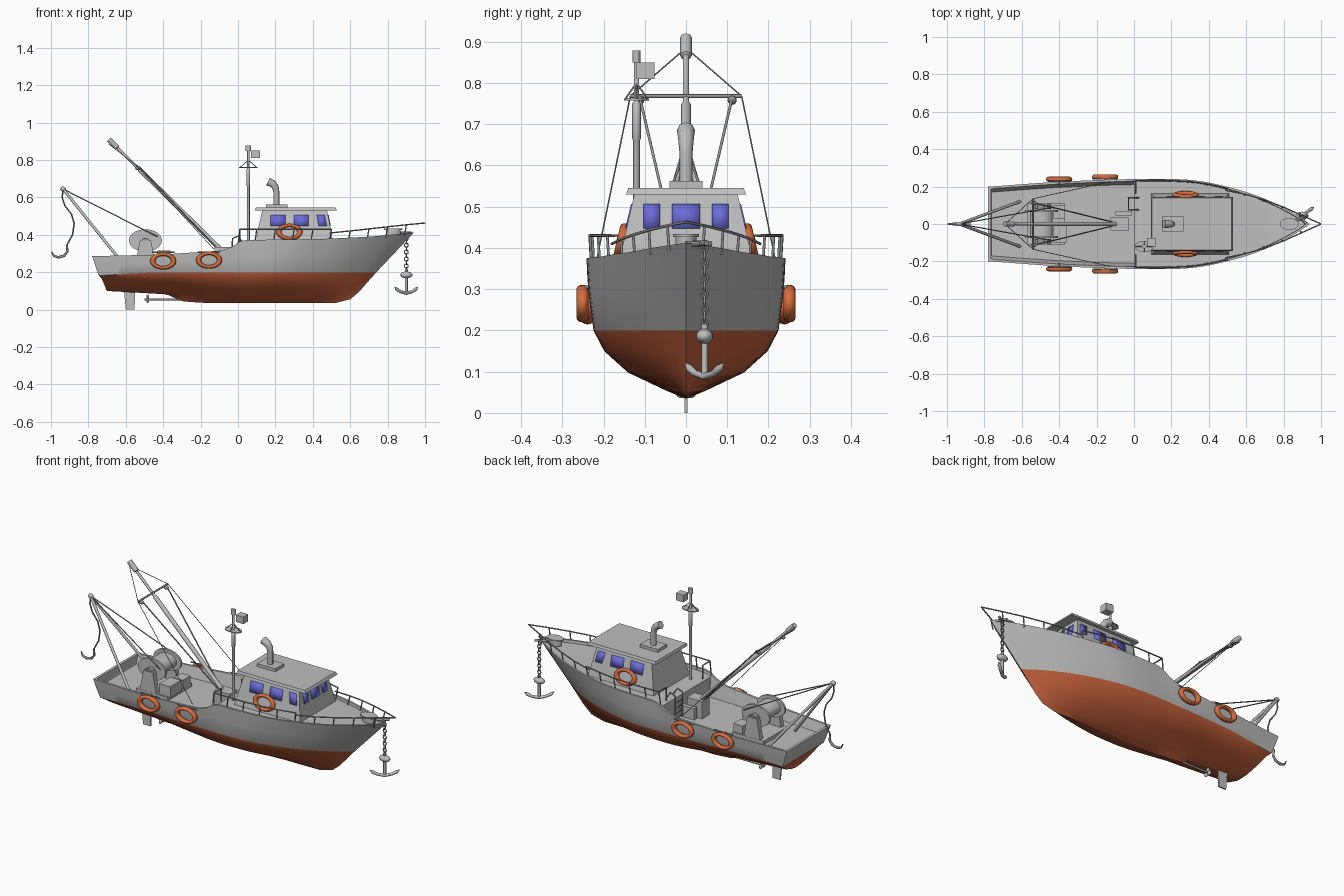
import bpy, bmesh, math
from mathutils import Matrix, Vector

if "Cube" in bpy.data.objects:
    bpy.data.objects.remove(bpy.data.objects["Cube"])


def material(name, *rgb):
    mat = bpy.data.materials.new(name)
    mat.use_nodes = True
    mat.diffuse_color = (*rgb, 1)
    mat.node_tree.nodes["Principled BSDF"].inputs["Base Color"].default_value = (*rgb, 1)
    return mat


GREY = material("light grey paint", .52, .52, .52)
RED = material("red bottom paint", .56, .12, .045)
ORANGE = material("life ring orange", .68, .15, .045)
BLUE = material("window blue", .15, .15, .7)
METAL = material("rigging grey", .3, .3, .3)


def smooth(obj, degrees=35):
    obj.data.shade_smooth()
    obj.data.set_sharp_from_angle(angle=math.radians(degrees))
    return obj


def add(bm, name, *mats):
    bmesh.ops.recalc_face_normals(bm, faces=bm.faces)
    mesh = bpy.data.meshes.new(name)
    bm.to_mesh(mesh)
    bm.free()
    for mat in mats:
        mesh.materials.append(mat)
    obj = bpy.data.objects.new(name, mesh)
    bpy.context.collection.objects.link(obj)
    return smooth(obj)


def frustum(name, low, high, z0, z1, mat=GREY):
    """Box between two rectangles given as (x0, x1, y0, y1)."""
    bm = bmesh.new()
    loops = []
    for (x0, x1, y0, y1), z in ((low, z0), (high, z1)):
        loops.append([bm.verts.new(p) for p in ((x0, y0, z), (x1, y0, z), (x1, y1, z), (x0, y1, z))])
    a, b = loops
    bm.faces.new(a)
    bm.faces.new(b)
    for i in range(4):
        j = (i + 1) % 4
        bm.faces.new((a[i], a[j], b[j], b[i]))
    return add(bm, name, mat)


def box(name, rect, z0, z1, mat=GREY):
    return frustum(name, rect, rect, z0, z1, mat)


def drum(name, centre, size, axis="Z", mat=GREY):
    bm = bmesh.new()
    bmesh.ops.create_cone(bm, cap_ends=True, segments=32, radius1=1, radius2=1, depth=1)
    turn = Matrix.Rotation(math.pi / 2, 4, "X") if axis == "Y" else Matrix()
    bm.transform(Matrix.Translation(centre) @ Matrix.Diagonal((*size, 1)) @ turn)
    return add(bm, name, mat)


def ball(name, centre, size, mat=GREY):
    bm = bmesh.new()
    bmesh.ops.create_uvsphere(bm, u_segments=16, v_segments=10, radius=1)
    bm.transform(Matrix.Translation(centre) @ Matrix.Diagonal((*size, 1)))
    return add(bm, name, mat)


def tubes(name, paths, radius, mat=METAL, closed=False, taper=None):
    curve = bpy.data.curves.new(name, "CURVE")
    curve.dimensions = "3D"
    curve.bevel_depth = radius
    curve.bevel_resolution = 2
    curve.use_fill_caps = True
    for path in paths:
        spline = curve.splines.new("POLY")
        spline.points.add(len(path) - 1)
        spline.use_cyclic_u = closed
        for i, p in enumerate(path):
            spline.points[i].co = (*p, 1)
            spline.points[i].radius = taper[i] if taper else 1
    curve.materials.append(mat)
    source = bpy.data.objects.new(name + " path", curve)
    bpy.context.collection.objects.link(source)
    graph = bpy.context.evaluated_depsgraph_get()
    mesh = bpy.data.meshes.new_from_object(source.evaluated_get(graph))
    bpy.data.objects.remove(source)
    obj = bpy.data.objects.new(name, mesh)
    bpy.context.collection.objects.link(obj)
    return smooth(obj, 50)


def both(path):
    """A path and its mirror image across the centre line."""
    return [path, [(x, -y, z) for x, y, z in path]]


def interp(t, pts, soft=False):
    if t <= pts[0][0]:
        return pts[0][1]
    for i in range(len(pts) - 1):
        (a, p), (b, q) = pts[i], pts[i + 1]
        if t <= b:
            k = (t - a) / (b - a)
            if not soft:
                return p + (q - p) * k
            before, after = pts[max(i - 1, 0)], pts[min(i + 2, len(pts) - 1)]
            m = (q - before[1]) / (b - before[0]) * (b - a)
            n = (after[1] - p) / (after[0] - a) * (b - a)
            return (p * (2*k**3 - 3*k*k + 1) + m * (k**3 - 2*k*k + k)
                    + q * (3*k*k - 2*k**3) + n * (k**3 - k*k))
    return pts[-1][1]


PLAN = [(0, .83), (.22, .94), (.45, 1), (.63, .98), (.76, .8), (.86, .56), (.95, .24), (1, 0)]
SHEER = [(-.78, .286), (-.4, .295), (-.1, .315), (-.04, .33), (.02, .372), (.45, .378), (.7, .39), (.94, .412)]
KEEL = [(-.7, .1), (-.38, .082), (-.3, .045), (-.2, .037), (.5, .035)]
LIFT = [(-.8, .62), (-.35, .72), (-.1, .95), (0, 1)]
# Hull rows below the paint line: stern x, bow x, half beam, height
ROWS = [(-.7, .52, .006, .035), (-.705, .6, .05, .055), (-.715, .65, .14, .098),
        (-.73, .695, .197, .15), (-.745, .74, .223, .2)]


def sheer(x):
    return interp(x, SHEER)


def beam(x):
    return .24 * interp((x + .78) / 1.72, PLAN, True)


def section(u):
    """Half section of the hull, from the keel up over the bulwark to the deck centre."""
    plan, points = interp(u, PLAN, True), []
    for i, (stern, bow, half, height) in enumerate(ROWS):
        x = stern + (bow - stern) * u
        z = interp(x, KEEL) if i == 0 else .2 - (.2 - height) * interp(x, LIFT)
        if i == 4:
            z -= .018 * max(0, 1 - u * 5)
        points.append((x, half * plan, z))
    x = -.78 + 1.72 * u
    y, top = beam(x), sheer(x)
    wx = points[-1][0]
    points.append(((x + wx) / 2, plan * .234, (top + points[-1][2]) / 2))
    points.append((x, y, top))
    inner = min(max(x, -.765), .915)
    deck = .235 if x < 0 else top - .015
    points.append((inner, max(y - .012, 0), top))
    points.append((inner, max(y - (.03 if x < 0 else .014), 0), deck))
    points.append((inner, 0, deck))
    return points


# Hull with paint line, bulwarks, decks and transom
stations = sorted([i / 48 for i in range(49)] + [.4528, .4541, .975, .99])
bm = bmesh.new()
grid = [[bm.verts.new(p) for p in section(u)] for u in stations]
spine = [bm.verts.new((v.co.x, 0, v.co.z)) for v in grid[0]]
for a, b in zip([spine] + grid, grid + [None]):
    if b is None:
        continue
    for j in range(len(a) - 1):
        face = bm.faces.new((a[j], b[j], b[j + 1], a[j + 1]))
        face.material_index = 1 if j < 4 else 0
keel_line = [bm.verts.new((row[0].co.x, 0, row[0].co.z)) for row in grid]
for i in range(len(grid) - 1):
    face = bm.faces.new((keel_line[i], keel_line[i + 1], grid[i + 1][0], grid[i][0]))
    face.material_index = 1
bmesh.ops.remove_doubles(bm, verts=bm.verts, dist=.0001)
bmesh.ops.mirror(bm, geom=bm.verts[:] + bm.edges[:] + bm.faces[:], axis="Y", merge_dist=.0002)
bmesh.ops.dissolve_degenerate(bm, dist=.0001, edges=bm.edges)
add(bm, "hull", GREY, RED)

# Rudder, shaft and propeller
frustum("rudder", (-.6, -.553, -.004, .004), (-.61, -.55, -.004, .004), 0, .11)
tubes("propeller_shaft", [[(-.5, 0, .055), (-.28, 0, .055)]], .006)
for i in range(3):
    angle = math.tau * i / 3 + math.pi / 2
    ball("propeller_blade", (-.483, .014 * math.cos(angle), .055 + .014 * math.sin(angle)), (.007, .012, .012))

# Wheelhouse with tapered walls, roof and funnel
frustum("wheelhouse", (.09, .51, -.165, .165), (.13, .476, -.125, .125), .355, .532)
frustum("roof", (.09, .53, -.145, .145), (.095, .522, -.14, .14), .53, .545)
box("funnel_base", (.15, .265, -.04, .04), .544, .562)
tubes("funnel", [[(.205, 0, .555), (.205, 0, .63), (.2, 0, .655), (.185, 0, .673), (.16, 0, .685)]],
      .02, GREY, taper=[.8, .8, .9, 1, 1.1])


def window(name, spots):
    bm = bmesh.new()
    bm.faces.new([bm.verts.new(p) for p in spots])
    pane = add(bm, name, BLUE)
    plate = pane.modifiers.new("thickness", "SOLIDIFY")
    plate.thickness, plate.offset = .006, 0


def wall_y(z):
    return .166 - .2353 * (z - .355)


def wall_x(z):
    return .511 - .192 * (z - .355)


LOW, HIGH = .447, .506
for side in (-1, 1):
    for x0, x1, lean in ((.175, .255, 0), (.3, .378, 0), (.432, .475, .012)):
        window("side_window", [(x, side * wall_y(z), z) for x, z in
                               ((x0, LOW), (x1, LOW), (x1 - lean, HIGH), (x0 - lean, HIGH))])
for centre, half in ((-.083, .02), (0, .034), (.083, .02)):
    window("front_window", [(wall_x(z), centre + s * half, z) for s, z in
                            ((-1, LOW), (1, LOW), (1, HIGH), (-1, HIGH))])

# Life rings on hull and wheelhouse, with hanging brackets
for side in (-1, 1):
    for x, y, z, tilt in ((-.4, .239, .26, 0), (-.155, .251, .265, 0), (.275, .154, .415, .23)):
        bpy.ops.mesh.primitive_torus_add(major_segments=32, minor_segments=12, major_radius=.056,
                                         minor_radius=.014, location=(x, side * y, z),
                                         rotation=(math.pi / 2 + side * tilt, 0, 0))
        ring = bpy.context.object
        ring.name = "life_ring"
        ring.scale.y = .65
        ring.data.materials.append(ORANGE)
        smooth(ring, 60)
        if not tilt:
            tubes("ring_bracket", [[(x - .06, side * (y - .01), .306), (x + .06, side * (y - .01), .306)],
                                   [(x, side * (y - .03), .3), (x, side * (y + .004), .3)]], .004)

# Guard rails around the fore deck
rail = [(x, beam(x) - .008, .43) for x in (.01, .1, .2, .3, .4, .5)]
bow_rail = [(.49, .18, .41), (.6, .158, .421), (.7, .128, .432), (.8, .09, .443), (.9, .045, .454), (1, 0, .463)]
posts = [path for p in rail + bow_rail[1:5] for path in both([p, (p[0] - .01, p[1] - .004, sheer(p[0]) - .015)])]
tubes("guard_rails", both(rail) + both(bow_rail) + posts, .0035)
gate = [(.01, .23, .43), (.01, .165, .43), (.01, .165, .355)]
tubes("aft_rail", both(gate) + [[(-.03, y, .24), (-.03, y, .38), (0, y, .393), (.025, y, .36)]
                                for y in (.075, .14)], .004)
tubes("ladder_rungs", [[(-.03, .075, .25 + i * .03), (-.03, .14, .25 + i * .03)] for i in range(4)], .003)

# Signal mast with crosstree, scanner and lamp
MX, MY = .055, -.12
tubes("mast", [[(MX, MY, .35), (MX, MY, .66), (MX, MY, .665), (MX, MY, .75), (MX, MY, .755), (MX, MY, .85)]],
      .008, GREY, taper=[1, 1, 1.3, 1.3, .8, .8])
drum("mast_lamp", (MX, MY, .864), (.014, .01, .03))
drum("crosstree", (MX, MY, .76), (.05, .03, .005))
tubes("crosstree_stays", [[(MX, MY, .8), (MX + a, MY + b, .76)] for a, b in
                          ((.045, 0), (-.045, 0), (0, .028), (0, -.028))], .002)
box("scanner", (.07, .118, -.12, -.076), .81, .85)

# Cargo boom with spreader and stays
FOOT, TIP = Vector((-.1, 0, .33)), Vector((-.69, 0, .91))
shaft = [FOOT.lerp(TIP, k) for k in (0, .72, .73, .92, .925, 1)]
tubes("boom", [shaft], .012, GREY, taper=[1, 1, .65, .65, 1.2, 1.2])
box("boom_pedestal", (-.125, -.03, -.035, .035), .235, .335)
box("deck_locker", (-.1, -.01, .045, .07), .235, .3)
spread = (-.54, .135, .768)
tubes("spreader", [[spread, (-.54, -.135, .768)]], .005)
tubes("spreader_stays", both([spread, tuple(TIP - Vector((0, 0, .025)))])
      + both([spread, (-.13, .226, .325)]), .0018)
tubes("boom_struts", both([(-.53, .112, .765), (-.12, .012, .335)]), .0035)
for y in (-.112, .112):
    ball("spreader_block", (-.535, y, .758), (.016, .011, .011), METAL)

# Stern gantry with tackle line and hook
PEAK = (-.935, 0, .645)
tubes("gantry_legs", both([PEAK, (-.61, .12, .24)]), .008, GREY)
tubes("gantry_lines", both([PEAK, (-.43, .09, .39)]), .003)
ball("gantry_block", PEAK, (.016, .011, .013))
tubes("tackle_line", [[PEAK, (-.94, 0, .6), (-.925, 0, .555), (-.89, 0, .51), (-.876, 0, .46),
                       (-.885, 0, .4), (-.915, 0, .345)]], .004)
tubes("hook", [[(-.915, 0, .345), (-.912, 0, .31), (-.93, 0, .288), (-.96, 0, .28), (-.985, 0, .288),
                (-.996, 0, .31)]], .006, taper=[1, 1, 1.2, 1.2, 1, .5])

# Net winch on the aft deck
WX, WZ = -.495, .37
drum("winch_drum", (WX, 0, WZ), (.06, .14, .042), "Y")
for side in (-1, 1):
    drum("winch_flange", (WX, side * .07, WZ), (.088, .012, .06), "Y")
    drum("winch_hub", (WX, side * .085, WZ), (.02, .04, .014), "Y", METAL)
    frustum("winch_stand", (-.55, -.44, side * .095 - .014, side * .095 + .014),
            (-.525, -.465, side * .095 - .014, side * .095 + .014), .235, WZ)
box("winch_bed", (-.57, -.37, -.11, .11), .234, .255)
box("winch_motor", (-.43, -.36, -.1, .0), .25, .315)
box("winch_gearbox", (-.43, -.37, .03, .1), .25, .3)

# Bow windlass, roller, anchor chain and anchor
drum("windlass", (.83, 0, .412), (.04, .026, .03))
drum("windlass_cap", (.83, 0, .43), (.05, .032, .008))
tubes("chain_roller", [[(.85, .01, .41), (.925, .05, .412)], [(.88, .06, .41), (.92, .0, .41)]], .007)
AX, AY = .9, .045
links = []
for i in range(11):
    ring = [(math.cos(math.tau * k / 10), math.sin(math.tau * k / 10)) for k in range(10)]
    turn = (1, 0) if i % 2 else (0, 1)
    links.append([(AX + .01 * c * turn[0], AY + .007 * c * turn[1], .215 + i * .0185 + .012 * s) for c, s in ring])
tubes("anchor_chain", links, .0028, METAL, closed=True)
tubes("anchor_shank", [[(AX, AY, .215), (AX, AY, .085)]], .008, GREY)
ball("anchor_stock", (AX, AY, .186), (.033, .021, .018))
arms = [(AX + k * .062, AY + k * .046, .088 + .032 * k * k) for k in (-1, -.8, -.5, 0, .5, .8, 1)]
tubes("anchor_arms", [arms], .009, GREY, taper=[.2, 1.1, .9, 1, .9, 1.1, .2])
